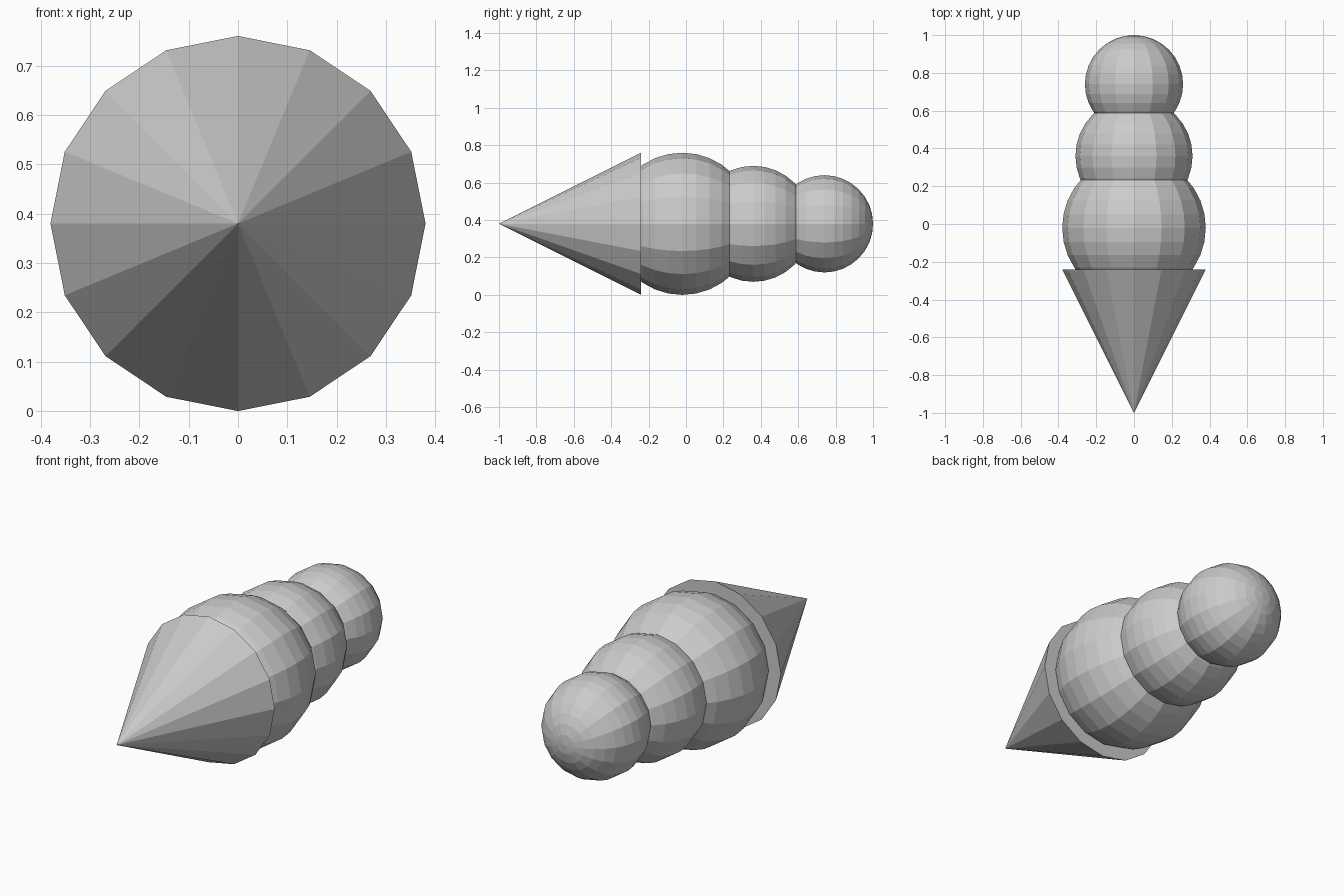
import bpy
from math import pi

if "Cube" in bpy.data.objects:
    bpy.data.objects.remove(bpy.data.objects["Cube"])

SIDES = 16
AXIS_Z = 0.38

# Cone wafer: tip at the front, closed flat rim at the back
CONE_R, TIP_Y, RIM_Y = 0.38, -1.0, -0.24
bpy.ops.mesh.primitive_cone_add(
    vertices=SIDES, radius1=CONE_R, radius2=0, depth=RIM_Y - TIP_Y,
    location=(0, (TIP_Y + RIM_Y) / 2, AXIS_Z), rotation=(pi / 2, 0, 0))
bpy.context.object.name = "cone"


# Scoops: flat-faced spheres with poles along the cone axis
def scoop(name, y, radius):
    bpy.ops.mesh.primitive_uv_sphere_add(
        segments=SIDES, ring_count=16, radius=radius,
        location=(0, y, AXIS_Z), rotation=(pi / 2, 0, 0))
    bpy.context.object.name = name


for name, y, radius in (("large_scoop", -0.02, 0.38),
                        ("middle_scoop", 0.36, 0.31),
                        ("small_scoop", 0.74, 0.26)):
    scoop(name, y, radius)
